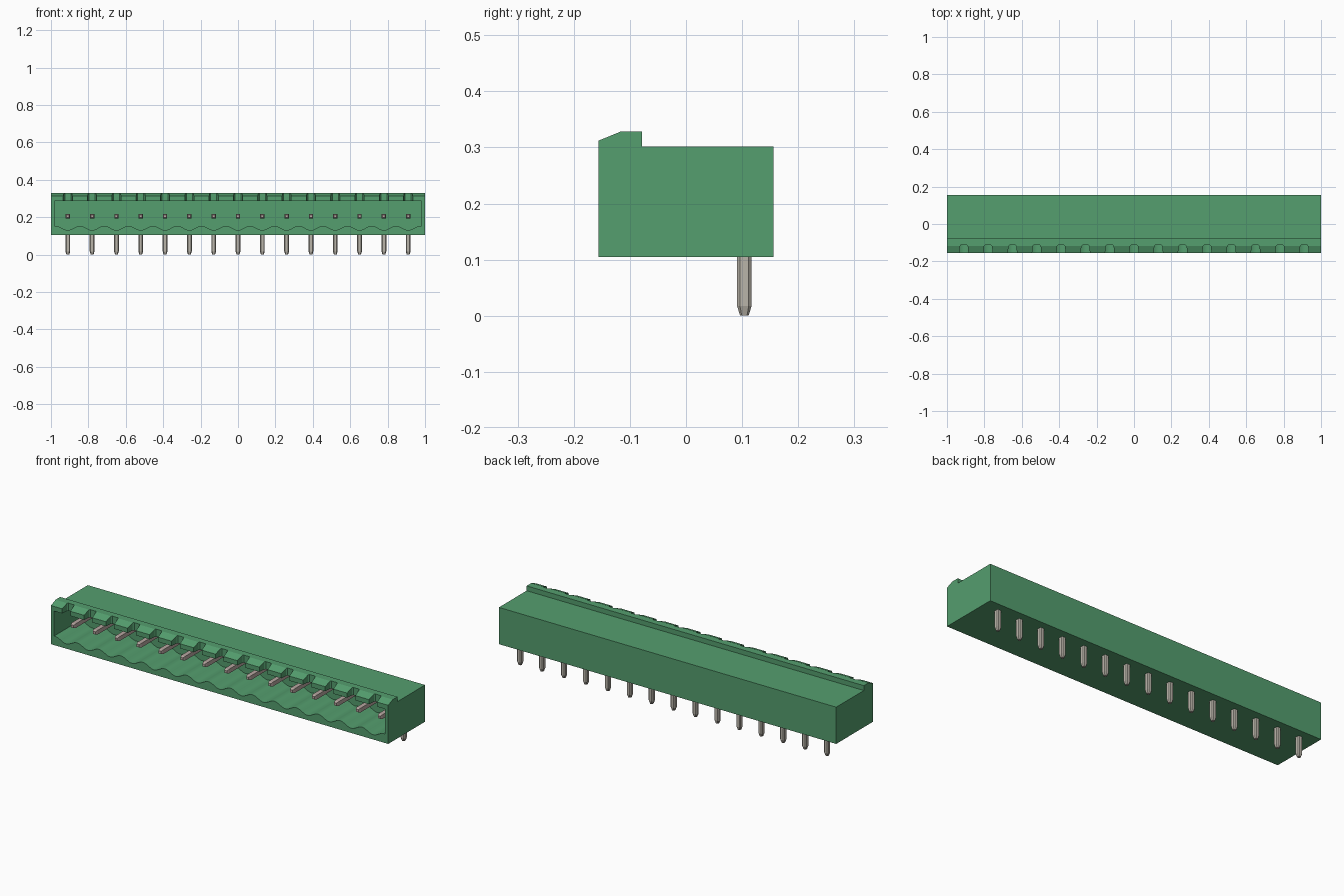
import bpy, bmesh, math
from mathutils import Vector

cube = bpy.data.objects.get("Cube")
if cube:
    bpy.data.objects.remove(cube, do_unlink=True)

PITCH, COUNT = 0.13, 15
PIN_X = [(i - (COUNT - 1) / 2) * PITCH for i in range(COUNT)]


def material(name, rgb):
    m = bpy.data.materials.new(name)
    m.use_nodes = True
    m.diffuse_color = (*rgb, 1)
    m.node_tree.nodes["Principled BSDF"].inputs["Base Color"].default_value = (*rgb, 1)
    return m


green = material("green plastic", (0.089, 0.342, 0.156))
metal = material("tin metal", (0.49, 0.46, 0.40))
contact = material("contact metal", (0.48, 0.39, 0.36))


def loft(bm, rings):
    """Skin a stack of equal-sized point rings and cap both ends."""
    vs = [[bm.verts.new(p) for p in ring] for ring in rings]
    n = len(vs[0])
    for a, b in zip(vs, vs[1:]):
        for i in range(n):
            j = (i + 1) % n
            bm.faces.new((a[i], a[j], b[j], b[i]))
    bm.faces.new(vs[0])
    bm.faces.new(vs[-1])


def finish(name, bm, mat):
    bmesh.ops.recalc_face_normals(bm, faces=bm.faces)
    me = bpy.data.meshes.new(name)
    bm.to_mesh(me)
    bm.free()
    me.materials.append(mat)
    ob = bpy.data.objects.new(name, me)
    bpy.context.collection.objects.link(ob)
    return ob


def cut(ob, cutter):
    """Subtract the cutter, then discard it."""
    cutter.hide_render = True
    mod = ob.modifiers.new("cut", "BOOLEAN")
    mod.operation, mod.solver, mod.object = "DIFFERENCE", "EXACT", cutter
    bpy.context.view_layer.objects.active = ob
    bpy.ops.object.modifier_apply(modifier=mod.name)
    bpy.data.objects.remove(cutter, do_unlink=True)


# Housing: side profile with the raised front latch ridge
profile = [(-0.156, 0.105), (0.156, 0.105), (0.156, 0.302), (-0.078, 0.302),
           (-0.078, 0.328), (-0.117, 0.328), (-0.156, 0.312)]
bm = bmesh.new()
loft(bm, [[(x, y, z) for y, z in profile] for x in (-1, 1)])
housing = finish("housing", bm, green)

# Front cavity with a scalloped floor, one dip under each contact
half, steps = 0.982, 240
outline = [(half, 0.287), (-half, 0.287)]
for i in range(steps + 1):
    x = -half + 2 * half * i / steps
    outline.append((x, 0.142 - 0.0115 * math.cos(2 * math.pi * x / PITCH)))
bm = bmesh.new()
loft(bm, [[(x, y, z) for x, z in outline] for y in (-0.3, 0.065)])
cut(housing, finish("cavity_cutter", bm, green))

# Latch slots through the front lip, slightly wider at the mouth
bm = bmesh.new()
for px in PIN_X:
    plan = [(-0.026, -0.17), (0.026, -0.17), (0.021, -0.119),
            (0.016, -0.113), (-0.016, -0.113), (-0.021, -0.119)]
    loft(bm, [[(px + x, y, z) for x, y in plan] for z in (0.26, 0.4)])
cut(housing, finish("slot_cutter", bm, green))


def ring(h, c):
    """Square of half width h with corners chamfered by c."""
    k = h - c
    return [(h, -k), (h, k), (k, h), (-k, h), (-h, k), (-h, -k), (-k, -h), (k, -h)]


# Solder pins below and contacts inside the cavity
for i, px in enumerate(PIN_X):
    bm = bmesh.new()
    loft(bm, [[(px + a, 0.104 + b, z) for a, b in ring(h, c)]
              for z, h, c in ((0, 0.0075, 0.003), (0.017, 0.0128, 0.005),
                              (0.2, 0.0128, 0.005))])
    finish(f"solder_pin_{i + 1}", bm, metal)
    bm = bmesh.new()
    loft(bm, [[(px + a * s, y, 0.205 + b * s) for a, b in
               ((-1, -1), (1, -1), (1, 1), (-1, 1))]
              for y, s in ((-0.105, 0.007), (-0.093, 0.0115), (0.1, 0.0115))])
    finish(f"contact_{i + 1}", bm, contact)

# Smooth only the scalloped floor
bpy.ops.object.select_all(action="DESELECT")
housing.select_set(True)
bpy.context.view_layer.objects.active = housing
bpy.ops.object.shade_smooth_by_angle(angle=math.radians(16))
